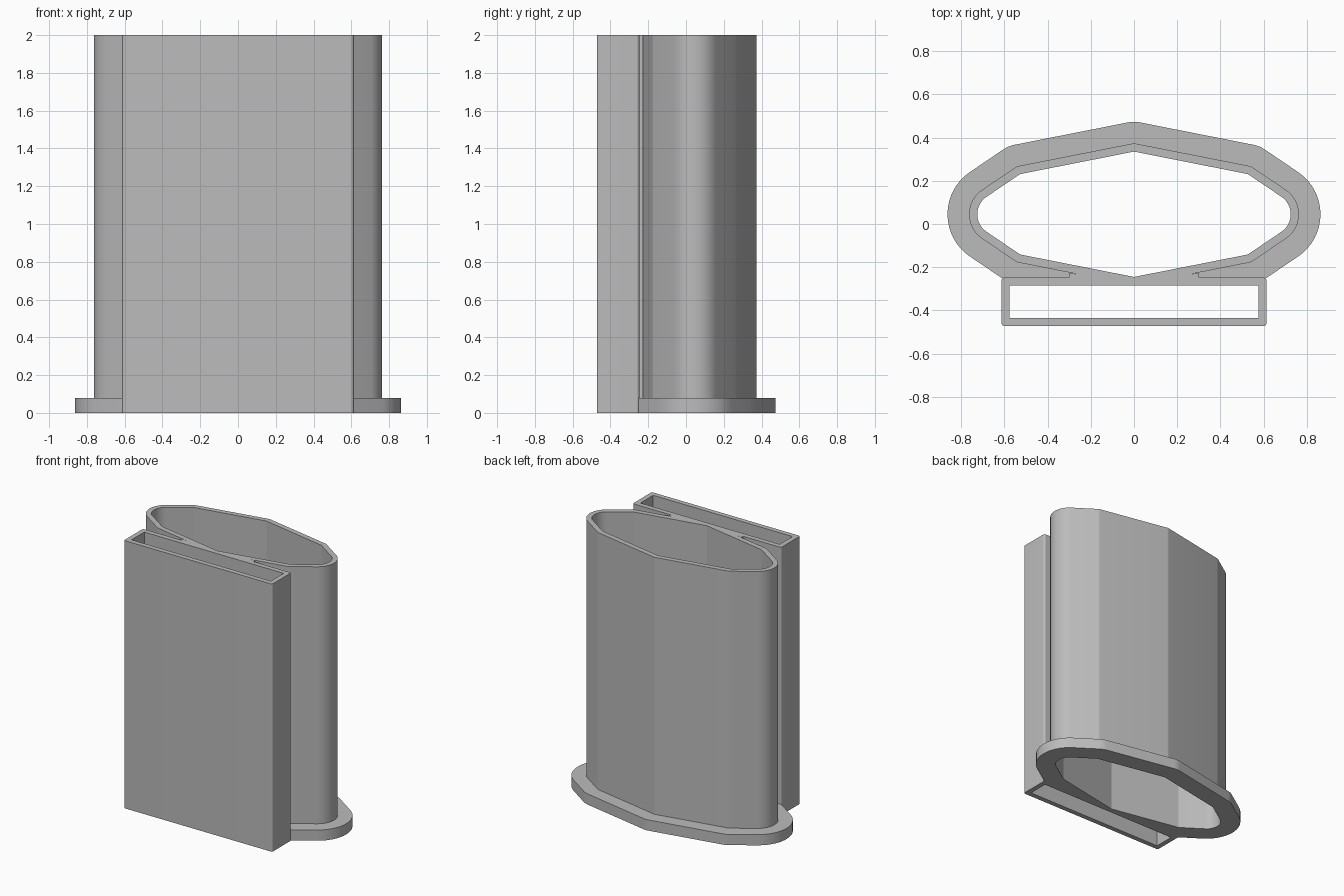
import bpy, bmesh
from math import cos, sin, radians
from mathutils import Vector

cube = bpy.data.objects.get("Cube")
if cube:
    bpy.data.objects.remove(cube, do_unlink=True)

grey = bpy.data.materials.new("plain grey")
grey.use_nodes = True
colour = (0.5, 0.5, 0.5, 1)
grey.diffuse_color = colour
grey.node_tree.nodes["Principled BSDF"].inputs["Base Color"].default_value = colour

MID_Y = 0.045    # centre line of the sleeve
BACK_Y = -0.247  # back face of the flat pocket
TOP = 2.0


def arc(x, y, r, start, end, steps):
    angles = [radians(start + (end - start) * i / steps) for i in range(steps + 1)]
    return [(x + r * cos(a), y + r * sin(a)) for a in angles]


def sleeve_outline(offset):
    """Ten-sided outline with round ends, grown outwards by offset."""
    quarter = arc(0.627, 0, 0.098 + offset, 0, 55, 8)
    quarter += arc(0.527, 0.186, offset, 55, 79, 4)
    quarter += arc(0, 0.29, offset, 79, 90, 2)
    half = quarter + [(-x, y) for x, y in reversed(quarter[:-1])]
    full = half + [(x, -y) for x, y in reversed(half[1:-1])]
    return [(x, y + MID_Y) for x, y in full]


def pocket_outline(inset, radius):
    """Rectangle with rounded corners."""
    x, y, c = 0.613 - inset - radius, 0.1125 - inset - radius, BACK_Y - 0.1125
    points = []
    for sx, sy, a in ((1, 1, 0), (-1, 1, 90), (-1, -1, 180), (1, -1, 270)):
        points += arc(sx * x, c + sy * y, radius, a, a + 90, 10)
    return points


def loft(name, rings, cut_y=None):
    """Join rings of equal point count into a closed tubular solid."""
    bm = bmesh.new()
    loops = [[bm.verts.new((x, y, z)) for x, y in pts] for pts, z in rings]
    n = len(loops[0])
    for a, b in zip(loops, loops[1:] + loops[:1]):
        for i in range(n):
            j = (i + 1) % n
            bm.faces.new((a[i], a[j], b[j], b[i]))
    bmesh.ops.remove_doubles(bm, verts=bm.verts, dist=0.0001)
    if cut_y is not None:
        bmesh.ops.bisect_plane(bm, geom=bm.verts[:] + bm.edges[:] + bm.faces[:],
                               plane_co=Vector((0, cut_y, 0)),
                               plane_no=Vector((0, -1, 0)), clear_outer=True)
        bmesh.ops.holes_fill(bm, edges=[e for e in bm.edges if e.is_boundary], sides=0)
    bmesh.ops.recalc_face_normals(bm, faces=bm.faces)
    mesh = bpy.data.meshes.new(name)
    bm.to_mesh(mesh)
    bm.free()
    mesh.materials.append(grey)
    obj = bpy.data.objects.new(name, mesh)
    bpy.context.collection.objects.link(obj)
    bpy.ops.object.select_all(action="DESELECT")
    obj.select_set(True)
    bpy.context.view_layer.objects.active = obj
    bpy.ops.object.shade_smooth_by_angle(angle=radians(10.5))
    return obj


# Hollow sleeve with a base flange, trimmed where it meets the pocket
hole, wall, flange = (sleeve_outline(d) for d in (0, 0.038, 0.138))
loft("sleeve_with_flange",
     [(hole, 0), (flange, 0), (flange, 0.08), (wall, 0.08), (wall, TOP), (hole, TOP)],
     cut_y=BACK_Y - 0.004)

# Open flat pocket on the front
outer, inner = pocket_outline(0, 0.015), pocket_outline(0.037, 0)
loft("front_pocket", [(inner, 0), (outer, 0), (outer, TOP), (inner, TOP)])

# Narrow webs filling the gap between sleeve and pocket
for side, label in ((1, "left"), (-1, "right")):
    profile = [(side * x, y) for x, y in
               ((0.06, -0.25), (0.3, -0.25), (0.3, -0.228), (0.22, -0.235), (0.06, -0.245))]
    bm = bmesh.new()
    base = bm.faces.new([bm.verts.new((x, y, 0)) for x, y in profile])
    grown = bmesh.ops.extrude_face_region(bm, geom=[base])["geom"]
    bmesh.ops.translate(bm, vec=(0, 0, TOP),
                        verts=[v for v in grown if isinstance(v, bmesh.types.BMVert)])
    bmesh.ops.recalc_face_normals(bm, faces=bm.faces)
    mesh = bpy.data.meshes.new(label + "_web")
    bm.to_mesh(mesh)
    bm.free()
    mesh.materials.append(grey)
    bpy.context.collection.objects.link(bpy.data.objects.new(label + "_web", mesh))
